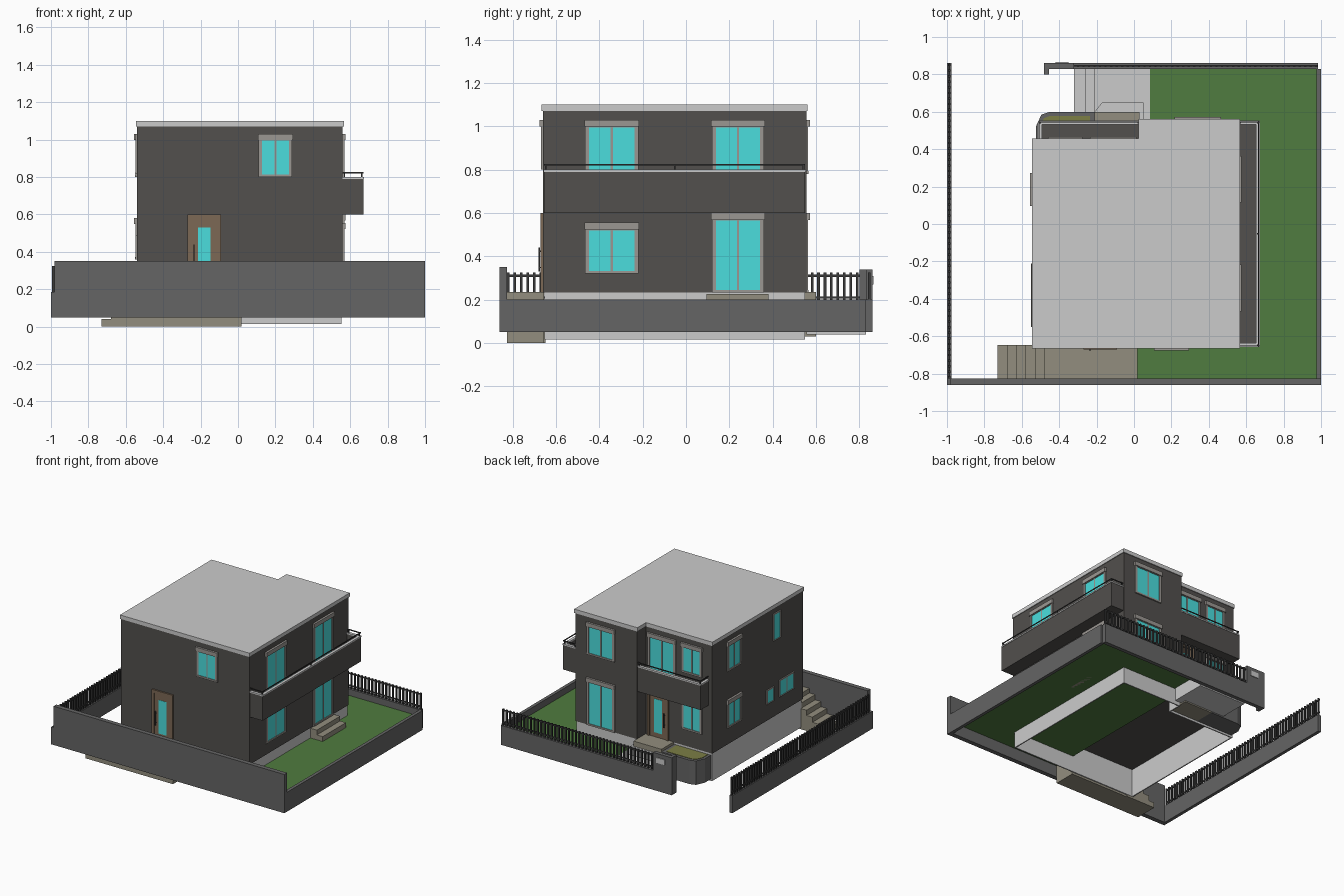
import bpy, bmesh

if "Cube" in bpy.data.objects:
    bpy.data.objects.remove(bpy.data.objects["Cube"])


def mat(name, r, g, b):
    m = bpy.data.materials.new(name)
    m.diffuse_color = (r, g, b, 1)
    m.use_nodes = True
    m.node_tree.nodes["Principled BSDF"].inputs["Base Color"].default_value = m.diffuse_color
    return m


DARK = mat("dark_render", .085, .08, .075)
FENCE = mat("fence_grey", .13, .13, .13)
METAL = mat("metal", .04, .04, .04)
GRASS = mat("grass", .08, .2, .05)
SOIL = mat("planting", .2, .21, .06)
GLASS = mat("glass", .07, .73, .73)
STONE = mat("stone", .29, .27, .21)
WOOD = mat("wood", .2, .14, .09)
FRAME = mat("window_frame", .33, .31, .29)
PALE = None


def finish(name, bm, material):
    bmesh.ops.recalc_face_normals(bm, faces=bm.faces)
    me = bpy.data.meshes.new(name)
    bm.to_mesh(me)
    bm.free()
    ob = bpy.data.objects.new(name, me)
    bpy.context.collection.objects.link(ob)
    if material:
        me.materials.append(material)
    return ob


def boxes(name, material, items):
    """One object from boxes given as (x0, x1, y0, y1, z0, z1)."""
    bm = bmesh.new()
    for x0, x1, y0, y1, z0, z1 in items:
        vs = bmesh.ops.create_cube(bm, size=1)["verts"]
        for v in vs:
            v.co = (x0 + (v.co.x + .5) * (x1 - x0),
                    y0 + (v.co.y + .5) * (y1 - y0),
                    z0 + (v.co.z + .5) * (z1 - z0))
    return finish(name, bm, material)


def prism(name, material, outline, z0, z1, caps=True):
    """Extrude a plan outline; without caps it is an open ring of walls."""
    bm = bmesh.new()
    f = bm.faces.new([bm.verts.new((x, y, z0)) for x, y in outline])
    ext = bmesh.ops.extrude_face_region(bm, geom=[f], use_keep_orig=True)["geom"]
    verts = [g for g in ext if isinstance(g, bmesh.types.BMVert)]
    bmesh.ops.translate(bm, verts=verts, vec=(0, 0, z1 - z0))
    if not caps:
        bm.normal_update()
        flat = [f for f in bm.faces if abs(f.normal.z) > .9]
        bmesh.ops.delete(bm, geom=flat, context='FACES_ONLY')
    return finish(name, bm, material)


def ell(o):
    return [(-.54 - o, -.66 - o), (.56 + o, -.66 - o), (.56 + o, .555 + o),
            (.03 - o, .555 + o), (.03 - o, .45 + o), (-.54 - o, .45 + o)]


# house body
prism("house_walls", DARK, ell(0), .232, 1.07)
prism("roof_slab", PALE, ell(.006), 1.07, 1.10)
base = prism("foundation", PALE, ell(-.006), .015, .232, caps=False)
mod = base.modifiers.new("thickness", 'SOLIDIFY')
mod.thickness = .012
mod.offset = -1

# wall faces: (u range, z range, depth range out of the wall) -> box
FACES = {
    "front": lambda u0, u1, z0, z1, a, b: (u0, u1, -.66 - b, -.66 - a, z0, z1),
    "right": lambda u0, u1, z0, z1, a, b: (.56 + a, .56 + b, u0, u1, z0, z1),
    "left": lambda u0, u1, z0, z1, a, b: (-.54 - b, -.54 - a, u0, u1, z0, z1),
    "back": lambda u0, u1, z0, z1, a, b: (u0, u1, .45 + a, .45 + b, z0, z1),
    "wing": lambda u0, u1, z0, z1, a, b: (u0, u1, .555 + a, .555 + b, z0, z1),
}


def window(name, side, u0, u1, z0, z1, panes=2, hood=True):
    f = FACES[side]
    t = .018 if hood else .008
    top = z1 - (.035 if hood else t)
    frame = [f(u0, u0 + t, z0, top, -.005, .009),
             f(u1 - t, u1, z0, top, -.005, .009),
             f(u0, u1, z0, z0 + t * .7, -.005, .01),
             f(u0, u1, top, z1, -.005, .009)]
    if panes == 2:
        m = (u0 + u1) / 2
        frame.append(f(m - .005, m + .005, z0, top, -.005, .007))
    if hood:
        frame.append(f(u0 - .004, u1 + .004, z1 - .032, z1, 0, .016))
    boxes(name + "_frame", FRAME, frame)
    boxes(name + "_glass", GLASS, [f(u0 + t, u1 - t, z0 + t * .7, top, -.005, .004)])


for name, side, u0, u1, z0, z1 in [
        ("front_upper_window", "front", .11, .29, .80, 1.03),
        ("right_upper_window_a", "right", -.465, -.22, .63, 1.03),
        ("right_upper_window_b", "right", .12, .36, .63, 1.03),
        ("right_lower_window", "right", -.465, -.22, .32, .555),
        ("right_patio_door", "right", .12, .36, .233, .60),
        ("wing_upper_window", "wing", .22, .46, .78, 1.03),
        ("wing_patio_door", "wing", .22, .46, .233, .60),
        ("back_balcony_door", "back", -.23, .01, .63, 1.03),
        ("back_upper_window", "back", -.455, -.28, .80, 1.03),
        ("back_lower_window", "back", -.455, -.28, .36, .60),
        ("left_upper_window", "left", .10, .27, .80, 1.03),
        ("left_lower_window", "left", .10, .27, .36, .58)]:
    window(name, side, u0, u1, z0, z1)
window("left_narrow_window", "left", -.385, -.295, .82, 1.03, 1, False)
window("left_small_window", "left", -.30, -.21, .36, .47, 1, False)
window("left_wide_window", "left", -.55, -.365, .36, .49, 2, False)


def door(name, side, u0, u1):
    f = FACES[side]
    m = (u0 + u1) / 2
    boxes(name + "_frame", WOOD, [f(u0, u0 + .018, .233, .60, -.005, .012),
                                  f(u1 - .018, u1, .233, .60, -.005, .012),
                                  f(u0, u1, .578, .60, -.005, .012),
                                  f(u0, u1, .233, .59, -.005, .005)])
    boxes(name + "_glass", GLASS, [f(m - .033, m + .033, .27, .53, 0, .007)])
    h = m - .056
    boxes(name + "_handle", METAL, [f(h - .003, h + .003, .33, .44, .014, .020),
                                    f(h - .003, h + .003, .345, .351, .004, .015),
                                    f(h - .003, h + .003, .42, .426, .004, .015)])


door("front_door", "front", -.27, -.09)
door("back_door", "back", -.17, .01)


def balcony(name, x0, x1, y0, y1, sides):
    """Floor slab with parapets, pale coping and a thin handrail on open sides."""
    def edge(s, t, z0, z1, g=0.0):
        return {"E": (x1 - t - g, x1 + g, y0, y1, z0, z1),
                "W": (x0 - g, x0 + t + g, y0, y1, z0, z1),
                "N": (x0, x1, y1 - t - g, y1 + g, z0, z1),
                "S": (x0, x1, y0 - g, y0 + t + g, z0, z1)}[s]
    boxes(name + "_parapet", DARK, [(x0, x1, y0, y1, .60, .63)] +
          [edge(s, .016, .60, .79) for s in sides])
    boxes(name + "_coping", PALE, [edge(s, .016, .79, .80, .003) for s in sides])
    rail = [edge(s, .008, .818, .826, -.002) for s in sides]
    corners = [(x, y) for x in (x0 + .008, x1 - .008) for y in (y0 + .008, (y0 + y1) / 2, y1 - .008)
               if ("E" in sides and x > (x0 + x1) / 2) or ("N" in sides and y > (y0 + y1) / 2)]
    rail += [(x - .004, x + .004, y - .004, y + .004, .80, .82) for x, y in corners]
    boxes(name + "_handrail", METAL, rail)


balcony("right_balcony", .56, .67, -.655, .55, "ENS")
balcony("back_balcony", -.51, .03, .45, .55, "WN")

# lawn
boxes("lawn", GRASS, [(.02, .975, -.83, .555, .14, .15), (.085, .975, .555, .83, .14, .15)])

# boundary walls
boxes("front_wall", FENCE, [(-.98, 1, -.86, -.825, .05, .35)])
boxes("right_wall", FENCE, [(.975, 1, -.83, .83, .05, .20)])
boxes("left_wall", FENCE, [(-1, -.975, -.86, .86, .05, .185)])
boxes("back_wall", FENCE, [(-.32, .985, .83, .86, .05, .20)])
boxes("gate_pillar", FENCE, [(-.48, -.32, .83, .86, .05, .34), (-.48, -.455, .80, .83, .05, .34)])
boxes("letter_box", PALE, [(-.42, -.35, .858, .866, .27, .31)])


# railings: two rails and a row of bars
def steps(a, b, n):
    return [a + (b - a) * i / n for i in range(n + 1)]


boxes("left_railing", METAL,
      [(-.994, -.982, y - .006, y + .006, .185, .325) for y in steps(-.82, .85, 56)] +
      [(-.992, -.984, -.825, .86, z, z + .01) for z in (.205, .305)])
boxes("back_railing", METAL,
      [(x - .006, x + .006, .839, .851, .20, .325) for x in steps(-.30, .975, 43)] +
      [(-.32, .98, .841, .849, z, z + .01) for z in (.215, .31)])

# front stairs and landing
boxes("front_stairs", STONE,
      [(-.73 + .05 * i, -.68 + .05 * i, -.825, -.648, 0, .04 * (i + 1)) for i in range(5)] +
      [(-.48, .02, -.825, -.655, 0, .235)])

# back path, porch and garden steps
boxes("back_path", PALE, [(-.32, -.26, .60, .83, .04, .08), (-.26, -.21, .60, .83, .04, .115),
                          (-.21, .085, .555, .83, .04, .15)])
prism("porch_lower_step", PALE,
      [(-.21, .45), (.05, .45), (.05, .65), (-.17, .65), (-.21, .60)], .14, .195)
boxes("porch_upper_step", STONE, [(-.21, .03, .445, .60, .03, .235)])
boxes("garden_steps", STONE, [(.555, .61, .095, .38, .14, .225), (.61, .66, .095, .38, .14, .188)])

# planter with chamfered corner
prism("planter_wall", FENCE, [(-.525, .445), (-.21, .445), (-.21, .60), (-.45, .60),
                              (-.495, .585), (-.525, .52)], .03, .215)
prism("planter_soil", SOIL, [(-.505, .452), (-.235, .452), (-.235, .578), (-.45, .578),
                             (-.483, .565), (-.505, .515)], .20, .218)
